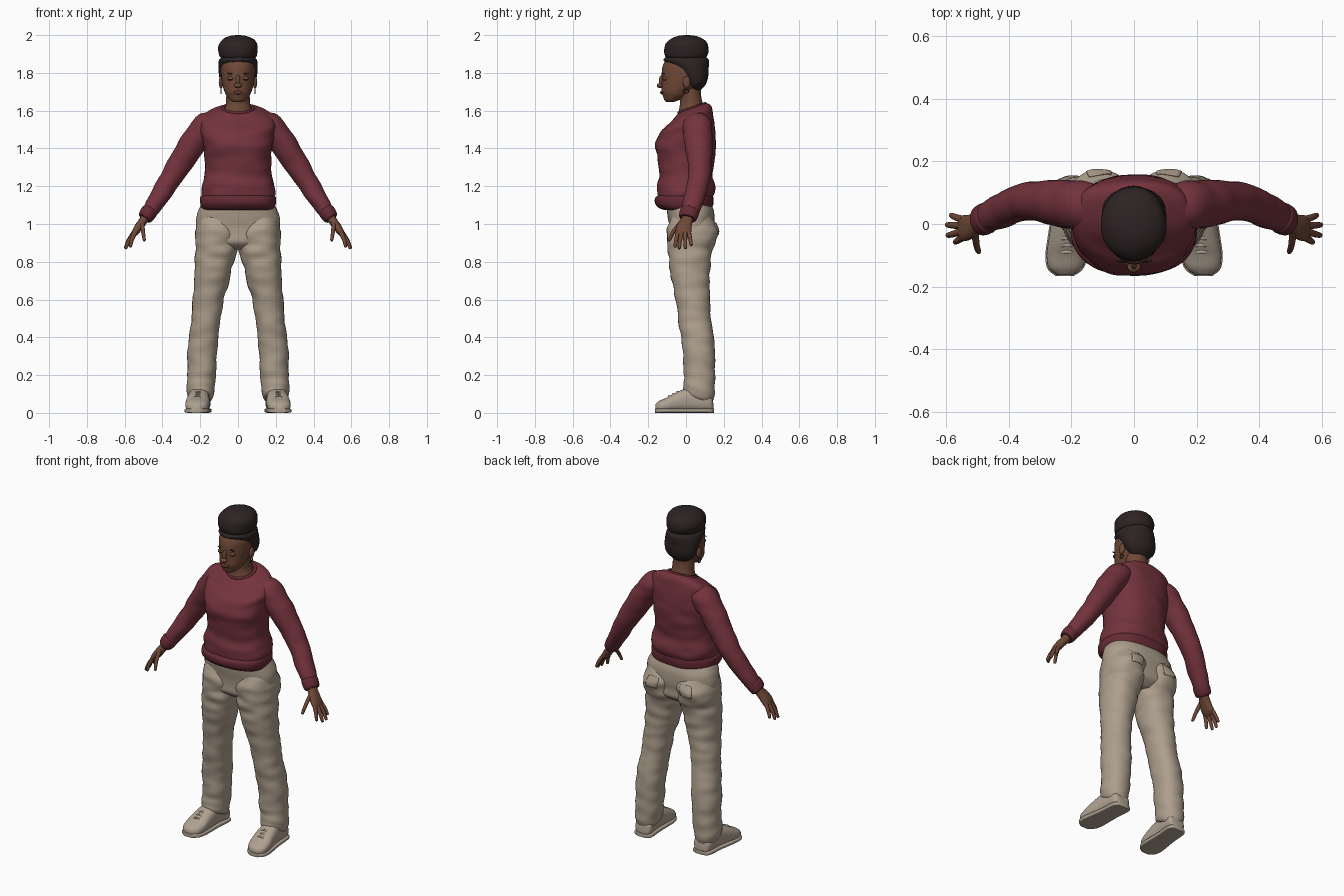
import bpy, bmesh, math
from math import copysign, cos, sin, tau
from mathutils import Vector, noise

if "Cube" in bpy.data.objects:
    bpy.data.objects.remove(bpy.data.objects["Cube"], do_unlink=True)

X, Y, Z = Vector((1, 0, 0)), Vector((0, 1, 0)), Vector((0, 0, 1))


def material(name, *rgb):
    mat = bpy.data.materials.new(name)
    mat.use_nodes = True
    mat.diffuse_color = (*rgb, 1)
    shader = next(n for n in mat.node_tree.nodes if n.type == "BSDF_PRINCIPLED")
    shader.inputs["Base Color"].default_value = (*rgb, 1)
    shader.inputs["Roughness"].default_value = 0.8
    return mat


skin = material("brown skin", 0.16, 0.066, 0.038)
lip = material("dark lips", 0.11, 0.035, 0.026)
hair = material("black hair", 0.026, 0.017, 0.017)
knit = material("maroon knit", 0.175, 0.033, 0.046)
rib = material("dark maroon rib", 0.13, 0.024, 0.034)
chino = material("beige cotton", 0.42, 0.345, 0.265)
canvas = material("pale beige canvas", 0.43, 0.36, 0.285)
metal = material("dark bronze", 0.1, 0.05, 0.03)


def finish(obj, name, mat):
    obj.name = obj.data.name = name
    obj.data.materials.append(mat)
    bpy.ops.object.select_all(action="DESELECT")
    obj.select_set(True)
    bpy.context.view_layer.objects.active = obj
    bpy.ops.object.shade_smooth_by_angle(angle=math.radians(50))
    return obj


def spline(rows, steps):
    """Smooth interpolation through every row of numbers."""
    out = []
    for i in range(len(rows) - 1):
        a, b, c, d = (rows[min(max(j, 0), len(rows) - 1)] for j in range(i - 1, i + 3))
        for s in range(steps):
            t = s / steps
            out.append([q + t / 2 * (r - p + t * (2 * p - 5 * q + 4 * r - w
                        + t * (3 * (q - r) + w - p))) for p, q, r, w in zip(a, b, c, d)])
    return out + [list(rows[-1])]


def loft(name, mat, rings, axis=None, ref=Y, side=1, power=2, n=32, steps=5, folds=0, warp=None):
    """Skin rings of (x, y, z, radius across, radius along ref)."""
    rows = spline(rings, steps)
    bm, loops = bmesh.new(), []
    for i, row in enumerate(rows):
        centre = Vector(row[:3])
        before, after = rows[max(i - 1, 0)], rows[min(i + 1, len(rows) - 1)]
        t = axis or (Vector(after[:3]) - Vector(before[:3])).normalized()
        v = (ref - t * ref.dot(t)).normalized()
        u = v.cross(t)
        loop = []
        for k in range(n):
            ca, sa = cos(tau * k / n), sin(tau * k / n)
            d = u * max(row[3], 0.002) * copysign(abs(ca) ** (2 / power), ca)
            d += v * max(row[4], 0.002) * copysign(abs(sa) ** (2 / power), sa)
            p = centre + d
            if folds:
                p += d * folds * noise.noise(Vector((p.x * 9, p.y * 9, p.z * 19)))
            if warp:
                p = warp(p)
            p.x *= side
            loop.append(bm.verts.new(p))
        loops.append(loop)
    for a, b in zip(loops, loops[1:]):
        for k in range(n):
            bm.faces.new((a[k], a[k - 1], b[k - 1], b[k]))
    bm.faces.new(loops[0])
    bm.faces.new(loops[-1])
    bmesh.ops.recalc_face_normals(bm, faces=bm.faces)
    mesh = bpy.data.meshes.new(name)
    bm.to_mesh(mesh)
    bm.free()
    obj = bpy.data.objects.new(name, mesh)
    bpy.context.collection.objects.link(obj)
    return finish(obj, name, mat)


def column(name, mat, rings, **options):
    """Central upright loft from rings of (z, y, half width, half depth)."""
    return loft(name, mat, [(0, y, z, w, d) for z, y, w, d in rings], axis=Z, **options)


def ball(name, mat, place, size):
    bpy.ops.mesh.primitive_uv_sphere_add(segments=20, ring_count=12, location=place)
    bpy.context.object.scale = size
    return finish(bpy.context.object, name, mat)


def ring(name, mat, place, major, minor, turn=(0, 0, 0), size=(1, 1, 1)):
    bpy.ops.mesh.primitive_torus_add(major_radius=major, minor_radius=minor, major_segments=36,
                                     minor_segments=8, location=place, rotation=turn)
    bpy.context.object.scale = size
    return finish(bpy.context.object, name, mat)


def slope_collar(p):
    k = min(max((p.z - 1.5) / 0.1, 0), 1)
    return p + Z * (p.y - 0.035) * 0.35 * k


def slope_hem(p):
    k = min(max((0.25 - p.z) / 0.15, 0), 1)
    return p - Z * (p.y - 0.06) * 0.4 * k


# Sweater body with ribbed hem and collar
column("sweater_body", knit, [
    (1.13, -.005, .19, .14), (1.17, 0, .197, .15), (1.21, 0, .192, .15), (1.27, 0, .173, .14),
    (1.35, 0, .175, .153), (1.42, -.003, .186, .158), (1.48, .008, .195, .148),
    (1.54, .025, .195, .125), (1.58, .035, .172, .105), (1.605, .035, .12, .085),
    (1.615, .035, .08, .07)], power=2.4, n=48, folds=.05, warp=slope_collar)
column("sweater_hem", rib, [
    (1.075, 0, .18, .12), (1.085, -.003, .193, .14), (1.11, -.008, .2, .153),
    (1.14, -.008, .2, .152), (1.155, 0, .187, .14)], power=2.4, n=48, folds=.03)
ring("sweater_collar", rib, (0, .033, 1.612), .08, .009, (.34, 0, 0), (1, .93, 1))

# Trouser seat
column("trouser_seat", chino, [
    (.865, .03, .1, .07), (.9, .03, .19, .112), (.95, .03, .218, .115),
    (1, .03, .222, .12), (1.06, .025, .215, .125), (1.12, .01, .185, .12)],
    power=2.3, n=48, folds=.02)

# Neck and head
column("neck", skin, [
    (1.55, .03, .085, .08), (1.6, .03, .074, .068), (1.64, .028, .064, .06),
    (1.68, .022, .062, .058), (1.74, .02, .06, .058)])
column("head", skin, [
    (1.645, -.085, .018, .018), (1.655, -.077, .04, .037), (1.678, -.055, .06, .067),
    (1.7, -.045, .071, .084), (1.74, -.02, .083, .108), (1.79, -.01, .089, .119),
    (1.84, -.01, .089, .112), (1.88, 0, .075, .095), (1.89, 0, .04, .05)])
ball("nose_bridge", skin, (0, -.126, 1.757), (.012, .018, .034))
ball("nose_tip", skin, (0, -.138, 1.733), (.021, .017, .013))
ball("lips", lip, (0, -.127, 1.696), (.027, .01, .01))

# Swept-up hair and large bun
column("hair_cap", hair, [
    (1.71, .05, .05, .03), (1.74, .05, .085, .055), (1.78, .047, .1, .07),
    (1.82, .03, .104, .09), (1.85, .01, .103, .112), (1.87, 0, .098, .12),
    (1.885, 0, .086, .105)], folds=.02)
column("hair_bun", hair, [
    (1.875, 0, .082, .1), (1.89, 0, .098, .112), (1.925, .003, .106, .117),
    (1.955, .003, .1, .11), (1.98, .005, .08, .085), (1.995, .005, .045, .05),
    (2, .005, .008, .01)], folds=.05)

FINGERS = {
    "index_finger": [(.545, -.042, .955), (.562, -.052, .915), (.57, -.058, .88)],
    "middle_finger": [(.552, -.024, .95), (.578, -.032, .91), (.594, -.036, .872)],
    "ring_finger": [(.552, -.005, .955), (.58, -.004, .912), (.596, -.003, .873)],
    "little_finger": [(.546, .014, .962), (.57, .022, .922), (.583, .028, .889)],
    "thumb": [(.508, -.025, 1.01), (.503, -.066, .96), (.496, -.088, .915)],
}

for side, label in ((1, "left"), (-1, "right")):
    # Face details, ear and earring
    ball(label + "_brow", hair, (side * .036, -.117, 1.796), (.022, .005, .004))
    ball(label + "_eyelid", skin, (side * .036, -.112, 1.77), (.02, .012, .012))
    ball(label + "_lashes", hair, (side * .036, -.119, 1.766), (.016, .005, .003))
    ball(label + "_ear", skin, (side * .09, .003, 1.75), (.012, .02, .032))
    ring(label + "_earring", metal, (side * .09, 0, 1.703), .013, .003, (0, tau / 4, 0))

    # Sleeve and cuff
    loft(label + "_sleeve", knit, [
        (.11, .055, 1.55, .04, .06), (.165, .06, 1.52, .073, .078), (.215, .063, 1.46, .071, .076),
        (.29, .073, 1.345, .066, .066), (.36, .068, 1.235, .056, .059),
        (.425, .042, 1.13, .049, .054), (.472, .018, 1.06, .04, .048)],
        side=side, folds=.08)
    loft(label + "_cuff", rib, [
        (.464, .022, 1.075, .038, .046), (.47, .019, 1.066, .044, .051),
        (.488, .011, 1.038, .041, .049), (.495, .008, 1.028, .034, .042)], side=side)

    # Hand
    loft(label + "_palm", skin, [
        (.475, .015, 1.06, .026, .032), (.5, .005, 1.02, .023, .031),
        (.525, -.009, .985, .022, .039), (.545, -.014, .955, .018, .041),
        (.556, -.014, .935, .008, .03)], side=side, power=2.3)
    for finger, (base, knuckle, tip) in FINGERS.items():
        end = [p + (p - q) * .1 for p, q in zip(tip, knuckle)]
        loft(f"{label}_{finger}", skin, [
            (*base, .012, .012), (*knuckle, .0105, .0105), (*tip, .008, .008),
            (*end, .002, .002)], side=side, n=12, steps=4)

    # Trouser leg and back pocket
    leg = loft(label + "_trouser_leg", chino, [
        (.11, .03, 1.05, .09, .1), (.111, .035, .97, .112, .135), (.113, .03, .9, .114, .127),
        (.118, .022, .84, .108, .117), (.133, .02, .74, .097, .104), (.153, .033, .62, .084, .092),
        (.168, .045, .5, .077, .086), (.182, .063, .38, .078, .087), (.19, .071, .25, .077, .084),
        (.196, .07, .14, .073, .081), (.2, .062, .09, .066, .08), (.2, .06, .075, .058, .07)],
        axis=Z, side=side, power=2.2, steps=8, folds=.09, warp=slope_hem)
    bpy.ops.mesh.primitive_grid_add(x_subdivisions=10, y_subdivisions=10, size=.1,
                                    location=(side * .115, .2, .98), rotation=(-tau / 4, 0, 0))
    pocket = bpy.context.object
    wrap = pocket.modifiers.new("fit", "SHRINKWRAP")
    wrap.target, wrap.wrap_mode, wrap.offset = leg, "ABOVE_SURFACE", .003
    pocket.modifiers.new("cloth", "SOLIDIFY").thickness = .003
    finish(pocket, label + "_back_pocket", chino)

    # Shoe upper, sole and laces, with the toe turned slightly outward
    outline = [(.145, .045, .028), (.125, .1, .053), (.03, .13, .055), (-.05, .105, .061),
               (-.1, .078, .063), (-.14, .06, .053), (-.162, .042, .026)]
    lean = lambda y: .208 - .08 * y
    loft(label + "_shoe", canvas, [(lean(y), y, h / 2 + .004, h / 2, w) for y, h, w in outline],
         axis=Y, ref=X, side=side, power=2.5)
    loft(label + "_sole", canvas, [(lean(y), y * 1.02, .012, .012, w + .004)
                                   for y, h, w in outline], axis=Y, ref=X, side=side, power=5)
    for i in range(3):
        y, z = -.045 - .022 * i, .112 - .011 * i
        loft(f"{label}_lace_{i + 1}", canvas, [
            (lean(y) + dx, y, z - abs(dx) * .45, .004, .006) for dx in (-.04, 0, .04)],
            side=side, n=10)
